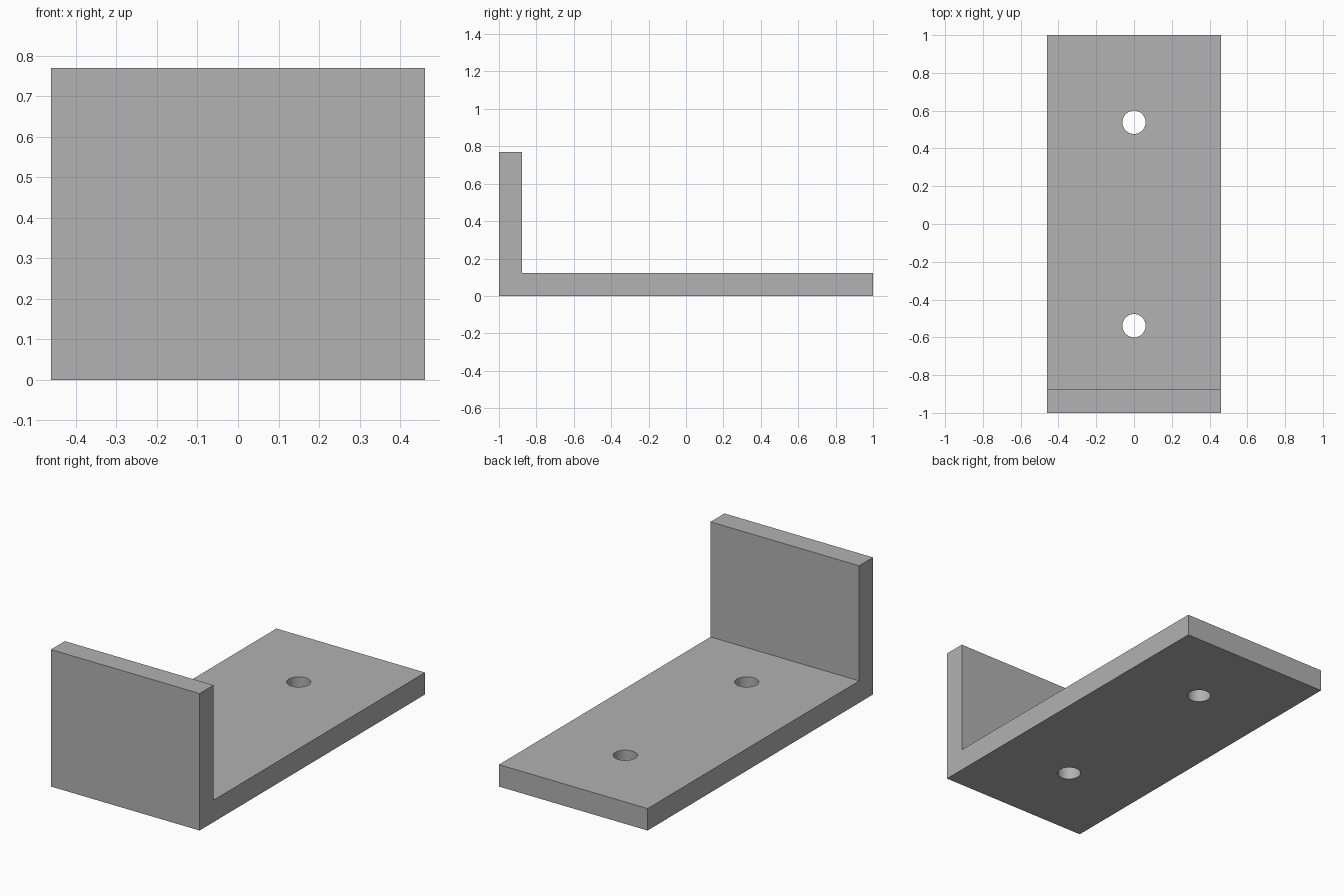
import bpy, bmesh, math

if "Cube" in bpy.data.objects:
    bpy.data.objects.remove(bpy.data.objects["Cube"])

U = 2 / 65            # one design unit, the bracket is 65 long
HALF_W, THICK, HEIGHT = 15 * U, 4 * U, 25 * U
HOLE_R, HOLE_Y = 2 * U, 17.5 * U

grey = bpy.data.materials.new("plain grey")
grey.diffuse_color = (0.445, 0.445, 0.445, 1)
grey.use_nodes = True
grey.node_tree.nodes["Principled BSDF"].inputs["Base Color"].default_value = grey.diffuse_color

# L-shaped bracket: side profile extruded across the width
profile = [(-1, 0), (1, 0), (1, THICK), (-1 + THICK, THICK),
           (-1 + THICK, HEIGHT), (-1, HEIGHT)]
bm = bmesh.new()
side = bm.faces.new([bm.verts.new((-HALF_W, y, z)) for y, z in profile])
ext = bmesh.ops.extrude_face_region(bm, geom=[side])
new_verts = [g for g in ext["geom"] if isinstance(g, bmesh.types.BMVert)]
bmesh.ops.translate(bm, verts=new_verts, vec=(2 * HALF_W, 0, 0))
bmesh.ops.recalc_face_normals(bm, faces=bm.faces)
mesh = bpy.data.meshes.new("angle_bracket")
bm.to_mesh(mesh)
bm.free()
mesh.materials.append(grey)
bracket = bpy.data.objects.new("angle_bracket", mesh)
bpy.context.collection.objects.link(bracket)

# Two screw holes through the base plate
for y in (-HOLE_Y, HOLE_Y):
    bpy.ops.mesh.primitive_cylinder_add(vertices=48, radius=HOLE_R, depth=4 * THICK,
                                        location=(0, y, THICK / 2))
    cutter = bpy.context.object
    cutter.name = "hole_cutter"
    cutter.hide_render = True
    cutter.data.materials.append(grey)
    mod = bracket.modifiers.new("screw_hole", 'BOOLEAN')
    mod.operation, mod.solver, mod.object = 'DIFFERENCE', 'EXACT', cutter
    bpy.context.view_layer.objects.active = bracket
    bpy.ops.object.modifier_apply(modifier=mod.name)
    bpy.data.objects.remove(cutter)

# Smooth hole walls, sharp plate edges
bpy.ops.object.select_all(action='DESELECT')
bracket.select_set(True)
bpy.context.view_layer.objects.active = bracket
bpy.ops.object.shade_smooth_by_angle(angle=math.radians(30))
